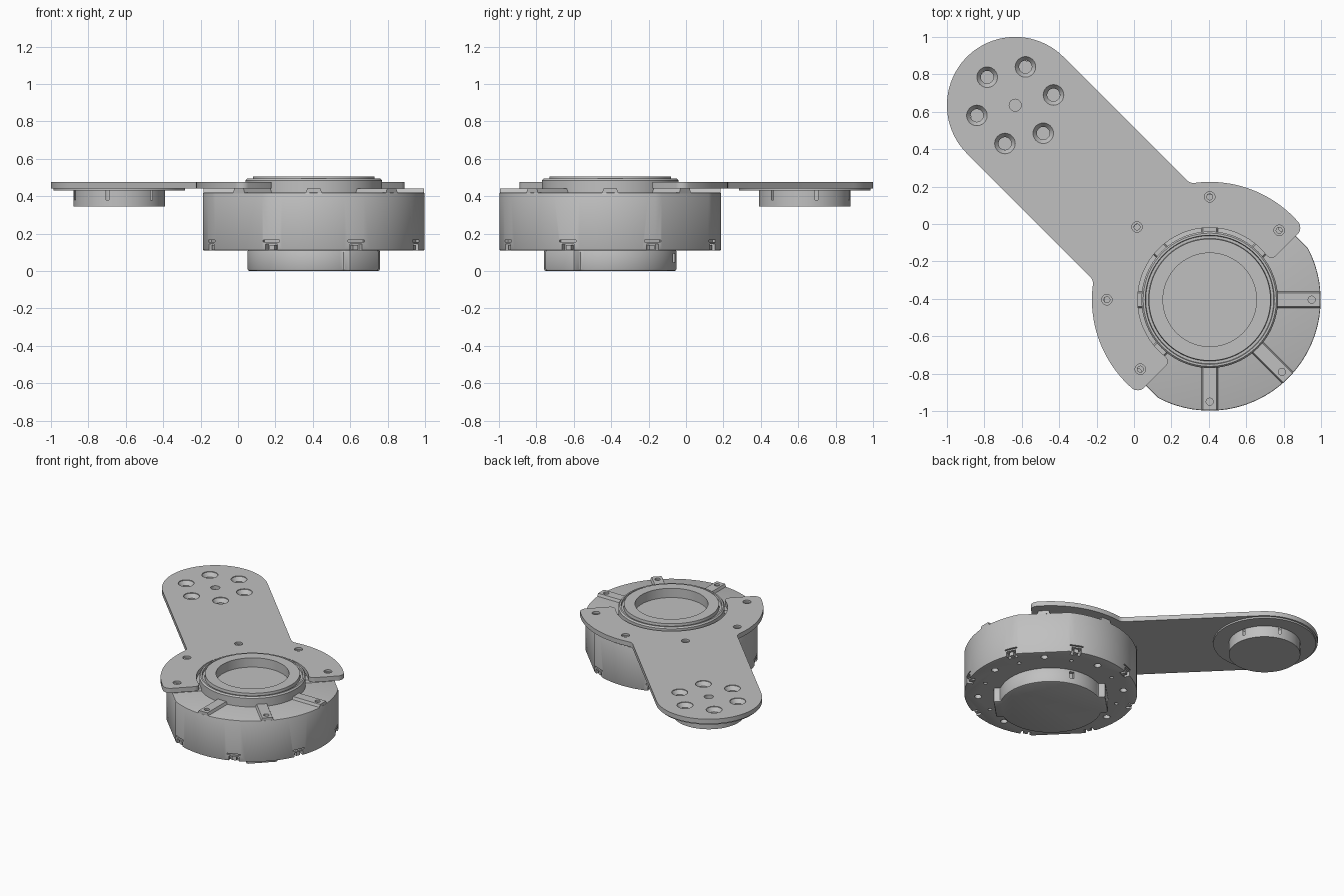
import bpy, bmesh
from math import sin, cos, radians, atan2, sqrt, degrees
from mathutils import Matrix, Vector

cube = bpy.data.objects.get("Cube")
if cube:
    bpy.data.objects.remove(cube)

grey = bpy.data.materials.new("light grey metal")
grey.use_nodes = True
colour = (0.53, 0.53, 0.53, 1)
grey.diffuse_color = colour
grey.node_tree.nodes["Principled BSDF"].inputs["Base Color"].default_value = colour

# Local frame: origin on the drum axis, +x runs along the arm
FRAME = Matrix.Translation((0.405, -0.405, 0)) @ Matrix.Rotation(radians(135), 4, 'Z')
ARM = 1.471      # distance from drum axis to arm end axis
HALF = 0.365     # arm half width


def arc(cx, cy, r, a0, a1, n):
    angles = [radians(a0 + (a1 - a0) * i / n) for i in range(n + 1)]
    return [(cx + r * cos(a), cy + r * sin(a)) for a in angles]


def prism(bm, pts, z0, z1):
    low = [bm.verts.new((x, y, z0)) for x, y in pts]
    high = [bm.verts.new((x, y, z1)) for x, y in pts]
    bm.faces.new(low)
    bm.faces.new(high)
    for i in range(len(pts)):
        j = (i + 1) % len(pts)
        bm.faces.new((low[i], low[j], high[j], high[i]))


def lathe(bm, profile, cx=0, cy=0, n=96):
    rings = []
    for r, z in profile:
        ring = arc(cx, cy, r, 0, 360 - 360 / n, n - 1)
        rings.append([bm.verts.new((x, y, z)) for x, y in ring])
    for a, b in zip(rings, rings[1:]):
        for i in range(n):
            j = (i + 1) % n
            bm.faces.new((a[i], a[j], b[j], b[i]))
    bm.faces.new(rings[0])
    bm.faces.new(rings[-1])


def radial_box(bm, angle, r0, r1, width, z0, z1, top_scale=1):
    out = Vector((cos(radians(angle)), sin(radians(angle)), 0))
    side = Vector((-out.y, out.x, 0)) * width / 2
    v = []
    for z, s in ((z0, 1), (z1, top_scale)):
        for r, k in ((r0, -s), (r1, -s), (r1, s), (r0, s)):
            p = out * r + side * k
            v.append(bm.verts.new((p.x, p.y, z)))
    bm.faces.new(v[:4])
    bm.faces.new(v[4:])
    for i in range(4):
        j = (i + 1) % 4
        bm.faces.new((v[i], v[j], v[j + 4], v[i + 4]))


def finish(name, bm, cutter=None, bevel=0):
    bmesh.ops.recalc_face_normals(bm, faces=bm.faces)
    mesh = bpy.data.meshes.new(name)
    bm.to_mesh(mesh)
    bm.free()
    mesh.materials.append(grey)
    ob = bpy.data.objects.new(name, mesh)
    ob.matrix_world = FRAME
    bpy.context.collection.objects.link(ob)
    if bevel:
        mod = ob.modifiers.new("soft edge", 'BEVEL')
        mod.width, mod.segments, mod.limit_method = bevel, 2, 'ANGLE'
        mod.angle_limit = radians(40)
    if cutter:
        mod = ob.modifiers.new("cut", 'BOOLEAN')
        mod.object, mod.operation, mod.solver = cutter, 'DIFFERENCE', 'EXACT'
    return ob


def make_cutter(name, bm):
    ob = finish(name, bm)
    ob.hide_render = True
    ob.hide_set(True)
    return ob


def polar(r, angle, cx=0):
    return cx + r * cos(radians(angle)), r * sin(radians(angle))


# Drum holes, edge notches and slits
bm = bmesh.new()
for k in range(8):
    a = 45 * k
    lathe(bm, [(0.024, 0.1), (0.024, 0.14)], *polar(0.5, a), n=20)
    lathe(bm, [(0.013, 0.1), (0.013, 0.13)], *polar(0.47, a + 22.5), n=16)
    radial_box(bm, a + 22.5, 0.55, 0.63, 0.07, 0.1, 0.145)
    radial_box(bm, a + 22.5, 0.572, 0.63, 0.095, 0.156, 0.165)
drum_cutter = make_cutter("drum_cutter", bm)

# Drum with a flat on each side
bm = bmesh.new()
prism(bm, arc(0, 0, 0.593, -72.6, 72.6, 40) + arc(0, 0, 0.593, 107.4, 252.6, 40), 0.11, 0.42)
drum = finish("drum", bm, drum_cutter, 0.006)

# Clips inside the notches
bm = bmesh.new()
for k in range(8):
    radial_box(bm, 45 * k + 22.5, 0.54, 0.582, 0.03, 0.112, 0.14)
finish("edge_clips", bm)

# Raised ribs on the drum top, with screw holes
bm = bmesh.new()
for k in range(8):
    lathe(bm, [(0.019, 0.425), (0.019, 0.46)], *polar(0.545, 45 * k), n=20)
rib_cutter = make_cutter("rib_cutter", bm)
bm = bmesh.new()
for k in range(8):
    radial_box(bm, 45 * k, 0.36, 0.566 if k in (2, 6) else 0.59, 0.09, 0.415, 0.44, 0.78)
finish("top_ribs", bm, rib_cutter)

# Bearing ring with a recessed floor
bm = bmesh.new()
lathe(bm, [(0.365, 0.41), (0.365, 0.485), (0.356, 0.495), (0.345, 0.495), (0.342, 0.48),
           (0.328, 0.48), (0.325, 0.505), (0.25, 0.505), (0.25, 0.435)])
finish("bearing_ring", bm)

# Bottom cap with two square ears and a cable slot
bm = bmesh.new()
radial_box(bm, -61, 0.33, 0.4, 0.035, 0.045, 0.095)
cap_cutter = make_cutter("cap_cutter", bm)
bm = bmesh.new()
ear = degrees(atan2(0.11, sqrt(0.355 ** 2 - 0.11 ** 2)))
prism(bm, arc(0, 0, 0.355, ear, 180 - ear, 36) + [(-0.385, 0.11), (-0.385, -0.11)]
      + arc(0, 0, 0.355, 180 + ear, 360 - ear, 36) + [(0.385, -0.11), (0.385, 0.11)], 0, 0.115)
finish("bottom_cap", bm, cap_cutter, 0.012)

# Holes through the arm: six countersinks, a pivot hole, five wing screws
bm = bmesh.new()
for k in range(6):
    lathe(bm, [(0.055, 0.49), (0.055, 0.472), (0.034, 0.445), (0.034, 0.38)],
          *polar(0.212, 60 * k, ARM), n=32)
lathe(bm, [(0.032, 0.49), (0.032, 0.45)], ARM, 0, n=32)
for a in range(-90, 91, 45):
    lathe(bm, [(0.028, 0.49), (0.028, 0.462), (0.016, 0.462), (0.016, 0.43)],
          *polar(0.525 if abs(a) == 90 else 0.55, a), n=24)
arm_cutter = make_cutter("arm_cutter", bm)

# Arm plate: wings hugging the ring, filleted into a straight round-ended arm
half = (arc(0, 0, 0.385, 0, 96.8, 32)
        + arc(-0.05, 0.417, 0.035, 276.8, 180, 8)
        + arc(-0.035, 0.579, 0.05, 180, 93.5, 8)
        + arc(0, 0, 0.63, 93.5, 37.6, 20)[1:]
        + arc(0.5387, 0.415, 0.05, 217.6, 270, 6)[1:]
        + arc(ARM, 0, HALF, 90, 0, 28))
mirrored = [(x, -y) for x, y in reversed(half[1:-1])]
bm = bmesh.new()
prism(bm, half + mirrored, 0.442, 0.477)
bmesh.ops.remove_doubles(bm, verts=bm.verts, dist=0.0005)
finish("arm_plate", bm, arm_cutter)

# Stepped boss under the arm end
bm = bmesh.new()
lathe(bm, [(0.352, 0.4425), (0.352, 0.43), (0.245, 0.43), (0.245, 0.345)], ARM, 0)
finish("arm_boss", bm, arm_cutter)

# Bake modifiers, remove cutters, shade
parts = [o for o in bpy.context.collection.objects
         if o.type == 'MESH' and grey.name in o.data.materials]
bpy.context.view_layer.update()
deps = bpy.context.evaluated_depsgraph_get()
baked = {o: bpy.data.meshes.new_from_object(o.evaluated_get(deps)) for o in parts if o.modifiers}
for o, mesh in baked.items():
    o.modifiers.clear()
    o.data = mesh
for o in (drum_cutter, rib_cutter, cap_cutter, arm_cutter):
    parts.remove(o)
    bpy.data.objects.remove(o)
bpy.ops.object.select_all(action='DESELECT')
for o in parts:
    o.select_set(True)
bpy.context.view_layer.objects.active = parts[0]
bpy.ops.object.shade_smooth_by_angle(angle=radians(30))
